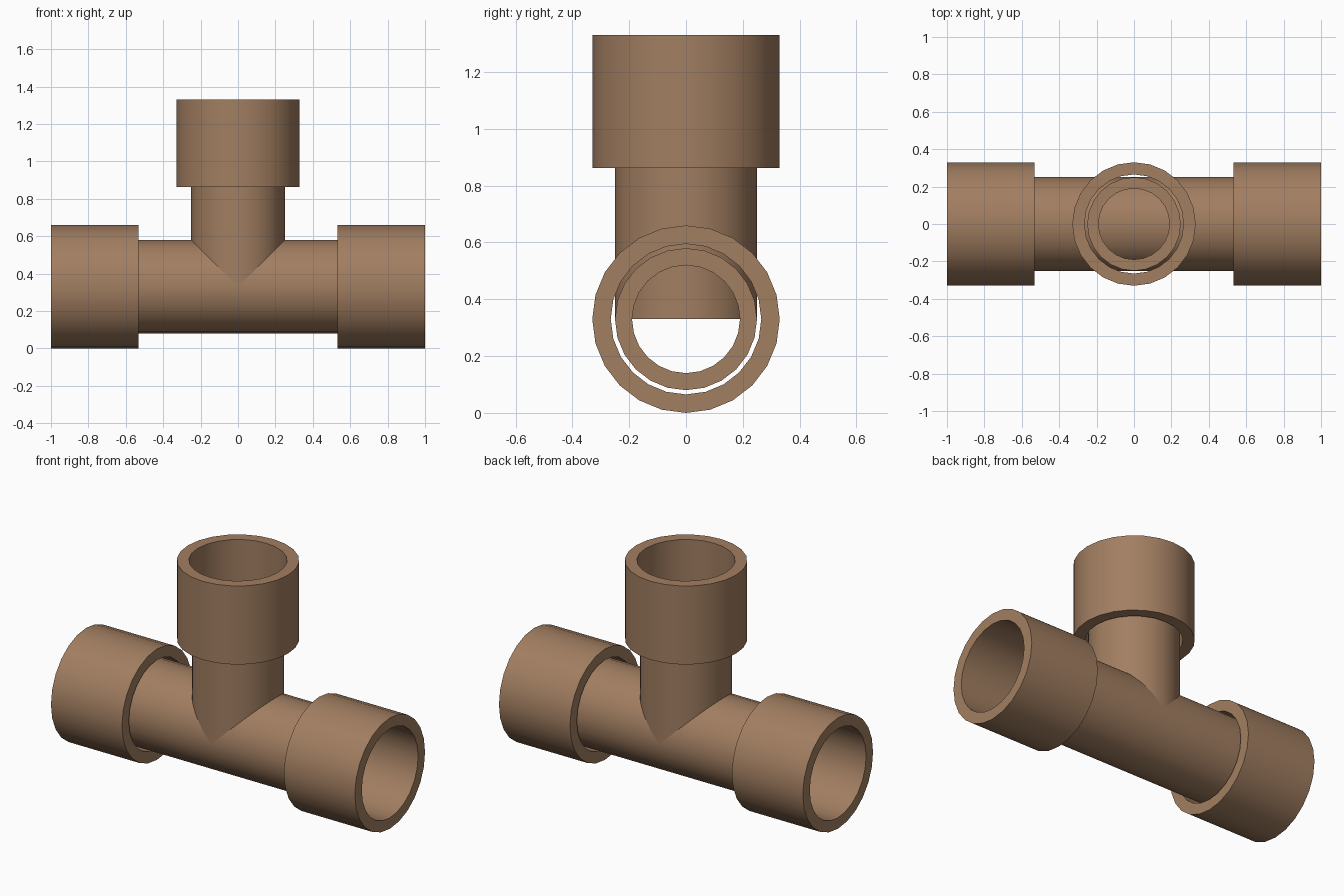
import bpy, bmesh, math
from mathutils import Matrix, Vector

old = bpy.data.objects.get("Cube")
if old:
    bpy.data.objects.remove(old, do_unlink=True)

SIDES = 24
AXIS_Z = 0.33          # height of the main run's axis
PIPE_R, BORE_R = 0.25, 0.19
SOCKET_R, SOCKET_BORE = 0.33, 0.265

brown = bpy.data.materials.new("pipe brown")
brown.use_nodes = True
COLOUR = (0.36, 0.21, 0.12, 1)
brown.diffuse_color = COLOUR
brown.node_tree.nodes["Principled BSDF"].inputs["Base Color"].default_value = COLOUR


def tube(name, outer, inner, start, end, direction):
    """Hollow tube along direction, measured from the centre of the tee."""
    bm = bmesh.new()
    profile = [(outer, start), (outer, end), (inner, end), (inner, start)]
    verts = [bm.verts.new((r, 0, h)) for r, h in profile]
    edges = [bm.edges.new((verts[i], verts[(i + 1) % 4])) for i in range(4)]
    bmesh.ops.spin(bm, geom=verts + edges, cent=(0, 0, 0), axis=(0, 0, 1),
                   angle=math.tau, steps=SIDES, use_merge=True)
    bmesh.ops.remove_doubles(bm, verts=bm.verts, dist=1e-5)
    bmesh.ops.recalc_face_normals(bm, faces=bm.faces)
    turn = Vector((0, 0, 1)).rotation_difference(Vector(direction)).to_matrix().to_4x4()
    bm.transform(Matrix.Translation((0, 0, AXIS_Z)) @ turn)
    mesh = bpy.data.meshes.new(name)
    bm.to_mesh(mesh)
    bm.free()
    mesh.materials.append(brown)
    obj = bpy.data.objects.new(name, mesh)
    bpy.context.collection.objects.link(obj)
    bpy.ops.object.select_all(action="DESELECT")
    obj.select_set(True)
    bpy.context.view_layer.objects.active = obj
    bpy.ops.object.shade_smooth_by_angle(angle=math.radians(30))


# Pipes: straight run and upright branch
tube("main_pipe", PIPE_R, BORE_R, -0.6, 0.6, (1, 0, 0))
tube("branch_pipe", PIPE_R, BORE_R, 0, 0.6, (0, 0, 1))

# Wider sockets on the three open ends
for name, direction in (("left_socket", (1, 0, 0)),
                        ("right_socket", (-1, 0, 0)),
                        ("top_socket", (0, 0, 1))):
    tube(name, SOCKET_R, SOCKET_BORE, 0.533, 1.0, direction)
